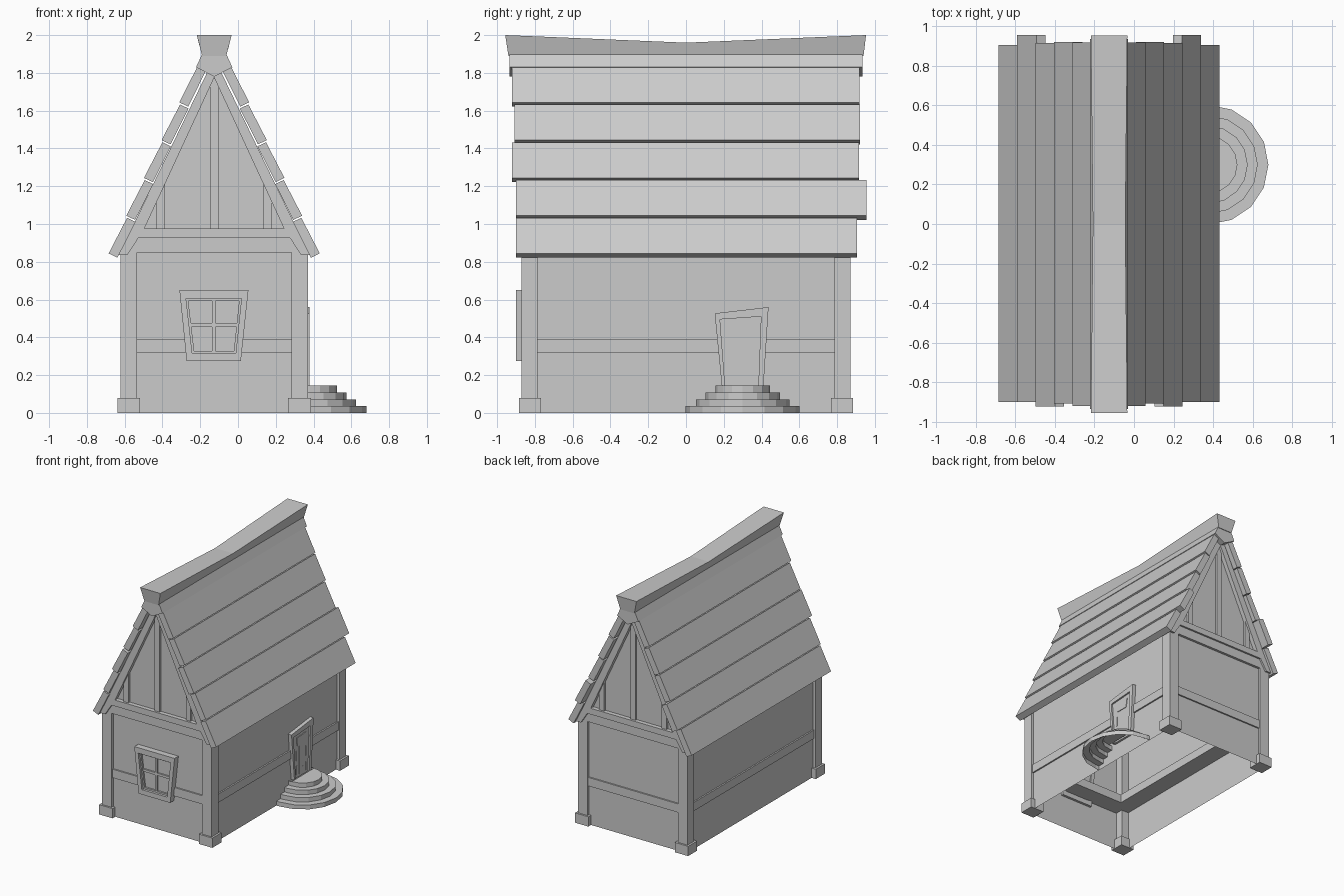
import bpy, bmesh, math
from mathutils import Vector

if "Cube" in bpy.data.objects:
    bpy.data.objects.remove(bpy.data.objects["Cube"])

CX = -0.126  # house centre line


def make(name, prisms, mirror=""):
    """Join prisms (points, axis, start, end) in one object; 'x' mirrors on the house centre, 'y' on y=0."""
    bm = bmesh.new()
    for pts, axis, a, b in prisms:
        def at(p, d):
            return {'x': (d, p[0], p[1]), 'y': (p[0], d, p[1])}[axis]
        lo = [bm.verts.new(at(p, a)) for p in pts]
        hi = [bm.verts.new(at(p, b)) for p in pts]
        n = len(pts)
        bm.faces.new(lo)
        bm.faces.new(hi[::-1])
        for i in range(n):
            j = (i + 1) % n
            bm.faces.new((lo[i], hi[i], hi[j], lo[j]))
    for ax, c in (('x', CX), ('y', 0)):
        if ax in mirror:
            k = 'xy'.index(ax)
            geo = bmesh.ops.duplicate(bm, geom=bm.verts[:] + bm.edges[:] + bm.faces[:])['geom']
            for v in geo:
                if isinstance(v, bmesh.types.BMVert):
                    v.co[k] = 2 * c - v.co[k]
    bmesh.ops.recalc_face_normals(bm, faces=bm.faces)
    return finish(name, bm)


def finish(name, bm):
    me = bpy.data.meshes.new(name)
    bm.to_mesh(me)
    bm.free()
    ob = bpy.data.objects.new(name, me)
    bpy.context.collection.objects.link(ob)
    return ob


def rect(a0, a1, z0, z1):
    return [(a0, z0), (a1, z0), (a1, z1), (a0, z1)]


def ring(outer, inner, axis, a, b):
    n = len(outer)
    return [([outer[i], outer[(i + 1) % n], inner[(i + 1) % n], inner[i]], axis, a, b) for i in range(n)]


def off(pts):
    return [(CX + u, z) for u, z in pts]


# walls: gabled shell, open underneath
walls = make("walls", [(off([(-.475, 0), (.475, 0), (.475, .88), (0, 1.82), (-.475, .88)]), 'y', -.85, .85)])
bm = bmesh.new()
bm.from_mesh(walls.data)
bm.normal_update()
bmesh.ops.delete(bm, geom=[f for f in bm.faces if f.normal.z < -.9], context='FACES_ONLY')
bm.to_mesh(walls.data)
bm.free()

# corner posts and their feet
make("corner_posts", [(rect(CX + .41, CX + .497, .07, .86), 'y', .785, .87)], "xy")
make("post_feet", [(rect(CX + .392, CX + .513, 0, .08), 'y', .768, .885)], "xy")

# mid rails round the walls, reaching inside
make("side_rails", [(rect(-.79, .79, .32, .39), 'x', CX + .33, CX + .487)], "x")
make("end_rails", [(rect(CX - .42, CX + .42, .32, .39), 'y', .70, .862)], "y")

# gable timbers
make("tie_beams", [(rect(CX - .485, CX + .485, .85, .925), 'y', .81, .87),
                   (rect(CX - .44, CX + .44, .925, .975), 'y', .81, .885)], "y")
make("king_posts", [(rect(CX - .022, CX + .022, .97, 1.77), 'y', .82, .868)], "y")
make("gable_studs", [(off([(.26, .97), (.305, .97), (.305, 1.15), (.26, 1.24)]), 'y', .82, .868)], "xy")
make("rafters", [(off([(.505, .835), (.46, .835), (.37, .975), (0, 1.775), (0, 1.88)]), 'y', .82, .885)], "xy")

# overlapping roof boards of slightly uneven length
ends = [(-.90, .905), (-.90, .955), (-.922, .915), (-.907, .92), (-.92, .918)]
along, out = Vector((-.426, .905)), Vector((.905, .426))
boards = []
for i, (y0, y1) in enumerate(ends):
    p = Vector((.559 - .0935 * i, .844 + .2 * i))
    q = p + along * (.212 if i < 4 else .27) - out * .008
    boards.append((off([p, q, q - out * .05, p - out * .052]), 'y', y0, y1))
make("roof_boards", boards, "x")

# ridge: lower wedge and a flared, sagging cap
make("ridge_wedge", [(off([(0, 1.78), (.096, 1.83), (.064, 1.9), (-.064, 1.9), (-.096, 1.83)]), 'y', -.935, .935)])
bm = bmesh.new()
rows = []
for yb, yt, zt, w in ((-.94, -.957, 2, .092), (0, 0, 1.96, .082), (.94, .953, 2, .092)):
    rows.append([bm.verts.new((CX + u, y, z)) for u, y, z in
                 ((-.064, yb, 1.89), (.064, yb, 1.89), (w, yt, zt), (-w, yt, zt))])
for r, s in zip(rows, rows[1:]):
    for i in range(4):
        j = (i + 1) % 4
        bm.faces.new((r[i], r[j], s[j], s[i]))
bm.faces.new(rows[0])
bm.faces.new(rows[-1])
bmesh.ops.recalc_face_normals(bm, faces=bm.faces)
finish("ridge_cap", bm)

# front window: tapered frame, sash and glazing bars
make("window_frame", ring([(-.272, .275), (.015, .275), (.055, .65), (-.31, .65)],
                          [(-.242, .315), (-.012, .315), (.018, .605), (-.275, .605)], 'y', -.90, -.83))
make("window_sash", ring([(-.242, .315), (-.012, .315), (.018, .605), (-.275, .605)],
                         [(-.232, .328), (-.022, .328), (.006, .593), (-.263, .593)], 'y', -.88, -.84)
     + [(rect(-.138, -.118, .32, .60), 'y', -.878, -.84), (rect(-.255, 0, .455, .475), 'y', -.878, -.84)])
make("window_glass", [([(-.242, .315), (-.012, .315), (.018, .605), (-.275, .605)], 'y', -.865, -.84)])

# crooked door on the right side
inner = [(.207, .14), (.383, .14), (.397, .51), (.18, .495)]
make("door_frame", ring([(.19, .14), (.41, .14), (.437, .56), (.152, .527)], inner, 'x', .33, .379)[1:])
make("door_leaf", [(inner, 'x', .33, .366)])
make("door_panel", [([(.24, .40), (.345, .40), (.358, .475), (.232, .468)], 'x', .34, .371)])
make("door_grooves", [(rect(y - .003, y + .003, z0, z1), 'x', .36, .368)
                      for y, z0, z1 in ((.233, .28, .36), (.233, .165, .24), (.272, .16, .39),
                                        (.313, .29, .38), (.313, .15, .21), (.355, .28, .36), (.355, .16, .23))])

# round steps: hollow stepped half-lathe
bm = bmesh.new()
profile = []
for i, r in enumerate((.302, .248, .197, .145)):
    profile += [(r, .036 * i), (r, .036 * (i + 1))]
cols = []
for k in range(9):
    a = math.pi * (k / 8 - .5)
    cols.append([bm.verts.new((.378 + r * math.cos(a), .3 + r * math.sin(a), z)) for r, z in profile])
for c, d in zip(cols, cols[1:]):
    for i in range(len(profile) - 1):
        bm.faces.new((c[i], d[i], d[i + 1], c[i + 1]))
bm.faces.new([c[-1] for c in cols])
# short straight returns into the wall
for c in (cols[0], cols[-1]):
    back = [bm.verts.new((.35, v.co.y, v.co.z)) for v in c]
    for i in range(len(c) - 1):
        bm.faces.new((c[i], c[i + 1], back[i + 1], back[i]))
bmesh.ops.recalc_face_normals(bm, faces=bm.faces)
finish("round_steps", bm)
